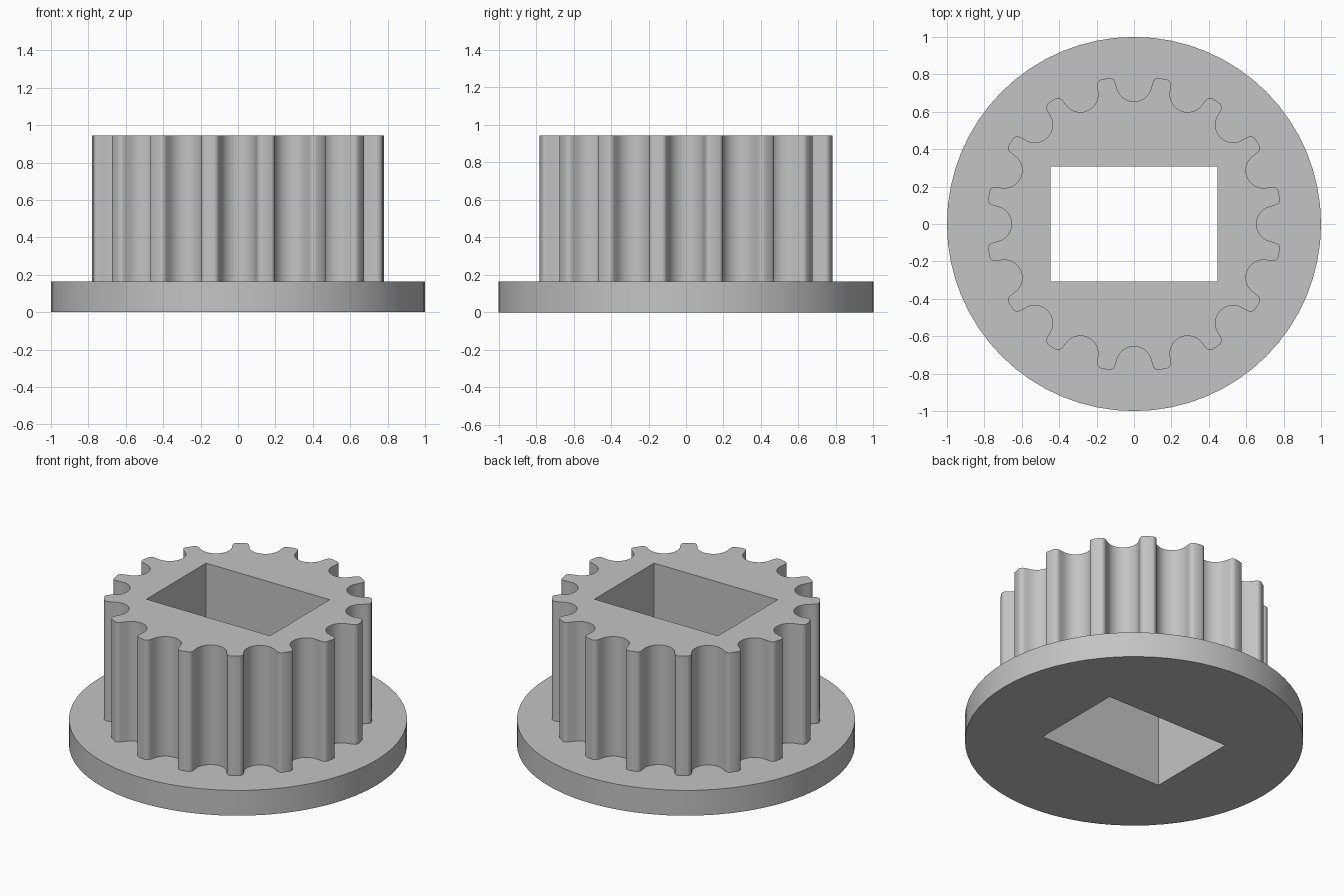
import bpy, bmesh
from math import sin, cos, pi, radians

cube = bpy.data.objects.get("Cube")
if cube:
    bpy.data.objects.remove(cube)

TEETH = 16
FLANGE_TOP, HUB_TOP = 0.165, 0.945
HOLE_X, HOLE_Y = 0.446, 0.308

grey = bpy.data.materials.new("plain grey")
grey.use_nodes = True
grey.diffuse_color = (0.55, 0.55, 0.55, 1)
grey.node_tree.nodes["Principled BSDF"].inputs["Base Color"].default_value = (0.55, 0.55, 0.55, 1)


def circle(radius, count):
    return [(radius * cos(2 * pi * i / count), radius * sin(2 * pi * i / count)) for i in range(count)]


def tooth_outline():
    """Round grooves between teeth with rounded tips, as (tangent, radial) points."""
    half = []
    for i in range(1, 9):                       # groove arc
        a = radians(10 * i)
        half.append((0.095 * sin(a), 0.75 - 0.095 * cos(a)))
    for i in range(6):                          # rounded tooth corner
        a = radians(175 - 17 * i)
        half.append((0.13 + 0.03 * cos(a), 0.751 + 0.03 * sin(a)))
    groove = [(-u, r) for u, r in reversed(half)] + [(0, 0.655)] + half
    points = []
    for k in range(TEETH):
        c, s = cos(2 * pi * k / TEETH), sin(2 * pi * k / TEETH)
        points += [(r * c - u * s, r * s + u * c) for u, r in groove]
    return points


def pierced_prism(name, outline, z0, z1):
    """Extrude an outline with the rectangular bore left open."""
    bore = [(-HOLE_X, -HOLE_Y), (HOLE_X, -HOLE_Y), (HOLE_X, HOLE_Y), (-HOLE_X, HOLE_Y)]
    bm = bmesh.new()
    for loop in (outline, bore):
        verts = [bm.verts.new((x, y, z0)) for x, y in loop]
        for i, v in enumerate(verts):
            bm.edges.new((verts[i - 1], v))
    bmesh.ops.triangle_fill(bm, edges=bm.edges[:], use_beauty=True, normal=(0, 0, 1))
    result = bmesh.ops.extrude_face_region(bm, geom=bm.faces[:], use_keep_orig=True)
    top = [g for g in result["geom"] if isinstance(g, bmesh.types.BMVert)]
    bmesh.ops.translate(bm, verts=top, vec=(0, 0, z1 - z0))
    bmesh.ops.recalc_face_normals(bm, faces=bm.faces[:])
    mesh = bpy.data.meshes.new(name)
    bm.to_mesh(mesh)
    bm.free()
    mesh.materials.append(grey)
    obj = bpy.data.objects.new(name, mesh)
    bpy.context.collection.objects.link(obj)
    bpy.ops.object.select_all(action="DESELECT")
    obj.select_set(True)
    bpy.context.view_layer.objects.active = obj
    bpy.ops.object.shade_smooth_by_angle(angle=radians(30))
    return obj


# Base flange and toothed hub share the same rectangular bore
pierced_prism("flange", circle(1, 64), 0, FLANGE_TOP)
pierced_prism("toothed_hub", tooth_outline(), FLANGE_TOP, HUB_TOP)
